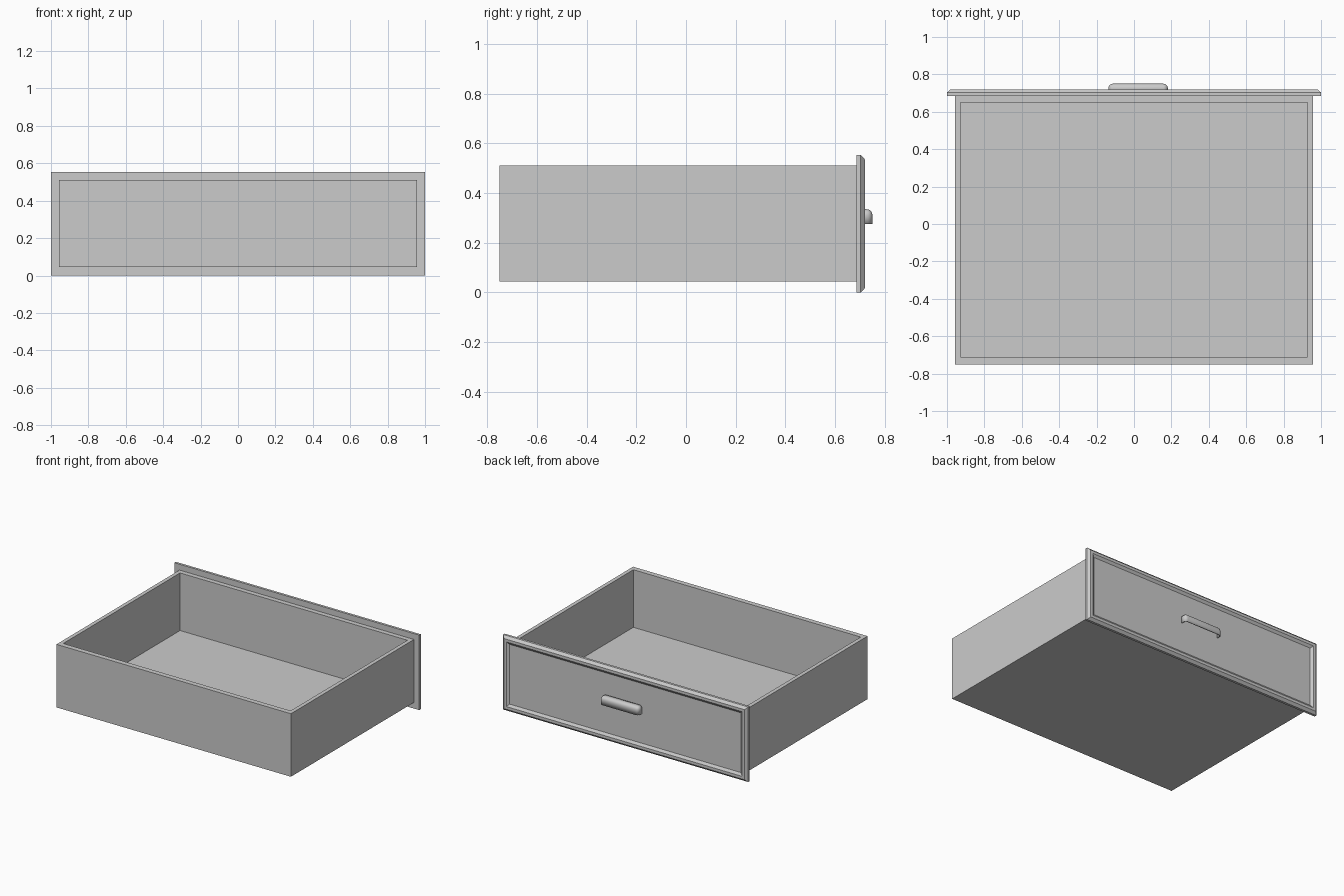
import bpy, bmesh
from mathutils import Vector

cube = bpy.data.objects.get("Cube")
if cube:
    bpy.data.objects.remove(cube, do_unlink=True)

grey = bpy.data.materials.new("plain grey")
grey.use_nodes = True
colour = (0.6, 0.6, 0.6, 1)
grey.diffuse_color = colour
grey.node_tree.nodes["Principled BSDF"].inputs["Base Color"].default_value = colour


def add_object(name, bm):
    bmesh.ops.recalc_face_normals(bm, faces=bm.faces)
    mesh = bpy.data.meshes.new(name)
    bm.to_mesh(mesh)
    bm.free()
    mesh.materials.append(grey)
    obj = bpy.data.objects.new(name, mesh)
    bpy.context.collection.objects.link(obj)
    return obj


def loft(bm, rings, cap_start=True, cap_end=True):
    """Join successive four-cornered rings with faces."""
    loops = [[bm.verts.new(p) for p in ring] for ring in rings]
    for a, b in zip(loops, loops[1:]):
        for i in range(4):
            j = (i + 1) % 4
            bm.faces.new((a[i], a[j], b[j], b[i]))
    if cap_start:
        bm.faces.new(loops[0])
    if cap_end:
        bm.faces.new(loops[-1])


def flat_ring(x, y0, y1, z):
    return [(-x, y0, z), (x, y0, z), (x, y1, z), (-x, y1, z)]


# Open tray: outside walls, rim, inside walls and floor
LOW, TOP, FLOOR = 0.045, 0.51, 0.085
bm = bmesh.new()
loft(bm, [flat_ring(0.957, -0.75, 0.687, LOW),
          flat_ring(0.957, -0.75, 0.687, TOP),
          flat_ring(0.928, -0.712, 0.65, TOP),
          flat_ring(0.928, -0.712, 0.65, FLOOR)])
add_object("drawer_tray", bm)

# Face panel: chamfered frame around a sloped recess, as (inset, y) steps
HEIGHT = 0.553
steps = [(0, 0.685), (0, 0.703), (0.018, 0.72), (0.038, 0.72), (0.056, 0.707)]
bm = bmesh.new()
loft(bm, [[(-1 + d, y, d), (1 - d, y, d), (1 - d, y, HEIGHT - d),
           (-1 + d, y, HEIGHT - d)] for d, y in steps])
add_object("face_panel", bm)

# Cup handle: rounded shell, open underneath and against the panel
low, high = Vector((-0.137, 0.705, 0.275)), Vector((0.181, 0.75, 0.335))
bm = bmesh.new()
bmesh.ops.create_cube(bm, size=1)
for v in bm.verts:
    v.co = [low[i] + (high[i] - low[i]) * (v.co[i] + 0.5) for i in range(3)]
bm.normal_update()
hidden = [f for f in bm.faces if f.normal.z < -0.5 or f.normal.y < -0.5]
bmesh.ops.delete(bm, geom=hidden, context='FACES')
edges = [e for e in bm.edges if len(e.link_faces) == 2]
bmesh.ops.bevel(bm, geom=edges, offset=0.024, segments=5, profile=0.5,
                affect='EDGES')
handle = add_object("cup_handle", bm)
shell = handle.modifiers.new("shell", 'SOLIDIFY')
shell.thickness = 0.008
shell.offset = -1
bpy.context.view_layer.objects.active = handle
handle.select_set(True)
bpy.ops.object.shade_smooth_by_angle()
